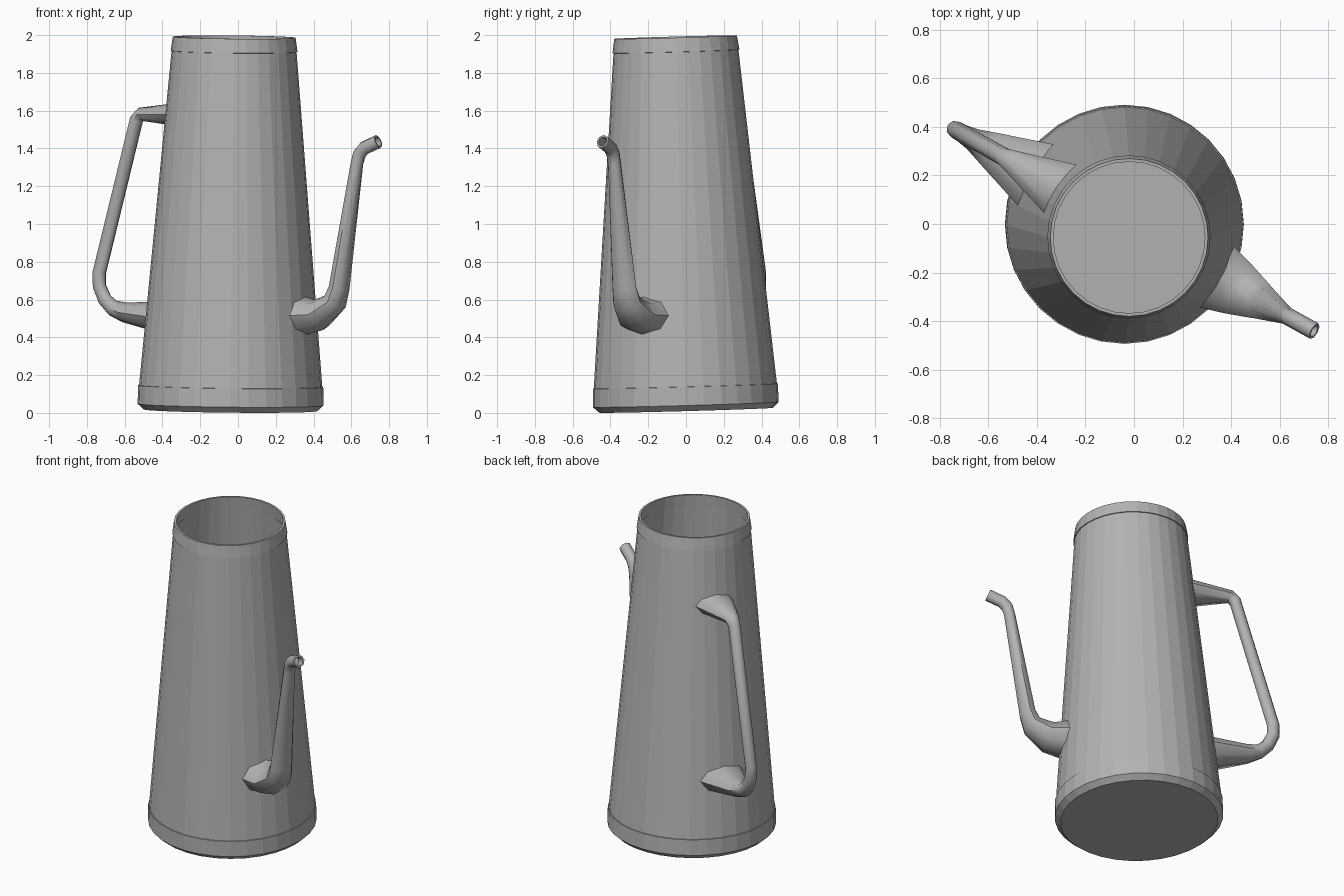
import bpy, bmesh
from math import sin, cos, pi, radians, sqrt
from mathutils import Vector

if "Cube" in bpy.data.objects:
    bpy.data.objects.remove(bpy.data.objects["Cube"])

BASE = Vector((-0.04, 0.0, 0.014))          # foot of the slightly leaning body axis
AXIS = Vector((0.0101, -0.028, 1)).normalized()

# Dark grey metal
metal = bpy.data.materials.new("dark_metal")
metal.diffuse_color = (0.45, 0.45, 0.45, 1)
metal.use_nodes = True
metal.node_tree.nodes["Principled BSDF"].inputs["Base Color"].default_value = metal.diffuse_color


def new_object(name, bm, smooth_angle):
    bmesh.ops.recalc_face_normals(bm, faces=bm.faces)
    mesh = bpy.data.meshes.new(name)
    bm.to_mesh(mesh)
    bm.free()
    mesh.materials.append(metal)
    obj = bpy.data.objects.new(name, mesh)
    bpy.context.collection.objects.link(obj)
    if smooth_angle:
        bpy.ops.object.select_all(action='DESELECT')
        obj.select_set(True)
        bpy.context.view_layer.objects.active = obj
        bpy.ops.object.shade_smooth_by_angle(angle=radians(smooth_angle))
    return obj


def bridge(bm, a, b):
    n = len(a)
    for i in range(n):
        j = (i + 1) % n
        bm.faces.new((a[i], a[j], b[j], b[i]))


def lathe(name, profile, sides):
    """Revolve (radius, height) points, closing both ends with a disc."""
    bm = bmesh.new()
    rings = [[bm.verts.new((r * cos(2 * pi * k / sides), r * sin(2 * pi * k / sides), z))
              for k in range(sides)] for r, z in profile]
    for a, b in zip(rings, rings[1:]):
        bridge(bm, a, b)
    bm.faces.new(rings[0])
    bm.faces.new(rings[-1])
    turn = Vector((0, 0, 1)).rotation_difference(AXIS).to_matrix()
    for v in bm.verts:
        v.co = turn @ v.co + BASE
    return new_object(name, bm, 0)


def wall_radius(z):
    return 0.486 - 0.087 * (z - 0.14)


def on_wall(co, d):
    """Slide a point along d until it lies just inside the body wall."""
    rel = co - (BASE + AXIS * ((co.z - BASE.z) / AXIS.z))
    rel.z = 0
    along = rel.dot(d)
    r = wall_radius(co.z) - 0.006
    return co + d * (sqrt(r * r - (rel - d * along).length_squared) - along)


def tube(name, angle, origin, path, sides=8, end_on_wall=False, hollow_tip=False):
    """Sweep ellipses along (outward, height, half_depth, half_width) in a vertical plane."""
    d = Vector((cos(angle), sin(angle), 0))
    w = Vector((-sin(angle), cos(angle), 0))
    up = Vector((0, 0, 1))
    pts = [origin + d * p[0] + up * p[1] for p in path]
    bm = bmesh.new()
    rings = []
    for i, (c, p) in enumerate(zip(pts, path)):
        t = Vector()
        if i > 0:
            t += (c - pts[i - 1]).normalized()
        if i < len(pts) - 1:
            t += (pts[i + 1] - c).normalized()
        t.normalize()
        snap = i == 0 or (end_on_wall and i == len(pts) - 1)
        if snap:
            t = d if i == 0 else -d
        n = w.cross(t)
        ring = []
        for k in range(sides):
            a = 2 * pi * k / sides
            co = c + n * (p[2] * cos(a)) + w * (p[3] * sin(a))
            ring.append(bm.verts.new(on_wall(co, d) if snap else co))
        rings.append(ring)
    for a, b in zip(rings, rings[1:]):
        bridge(bm, a, b)
    if hollow_tip:
        prev, c = rings[-1], pts[-1]
        for depth in (0, 0.06):
            inner = [bm.verts.new(c + (v.co - c) * 0.72 - t * depth) for v in rings[-1]]
            bridge(bm, prev, inner)
            prev = inner
        bm.faces.new(prev)
    return new_object(name, bm, 50)


# Body: tapered open vessel with a chamfered foot, raised bands and a thin wall
lathe("body", [
    (0.460, 0.0), (0.492, 0.03), (0.490, 0.128), (0.485, 0.129),
    (0.331, 1.900), (0.336, 1.901), (0.325, 1.976),
    (0.312, 1.976), (0.319, 1.901), (0.323, 1.900),
    (0.474, 0.129), (0.476, 0.035), (0.450, 0.012)], 32)

# Spout: flared root, elbow, long taper and bent open tip
tube("spout", radians(-29), Vector((-0.035, -0.01, 0)), [
    (0.43, 0.515, 0.100, 0.145), (0.53, 0.52, 0.085, 0.115),
    (0.625, 0.585, 0.062, 0.082), (0.652, 0.66, 0.050, 0.072),
    (0.760, 1.32, 0.034, 0.036), (0.775, 1.37, 0.037, 0.036),
    (0.805, 1.402, 0.037, 0.036), (0.889, 1.437, 0.037, 0.036)],
    hollow_tip=True)

# Handle: flared upper root, straight grip, rounded lower bend, flared lower root
tube("handle", radians(150.5), Vector((-0.03, -0.01, 0)), [
    (0.37, 1.58, 0.062, 0.12), (0.555, 1.580, 0.038, 0.045),
    (0.583, 1.553, 0.038, 0.038), (0.810, 0.74, 0.038, 0.036),
    (0.808, 0.67, 0.038, 0.036), (0.775, 0.60, 0.040, 0.038),
    (0.725, 0.555, 0.045, 0.048), (0.655, 0.532, 0.054, 0.072),
    (0.46, 0.508, 0.080, 0.148)], end_on_wall=True)
